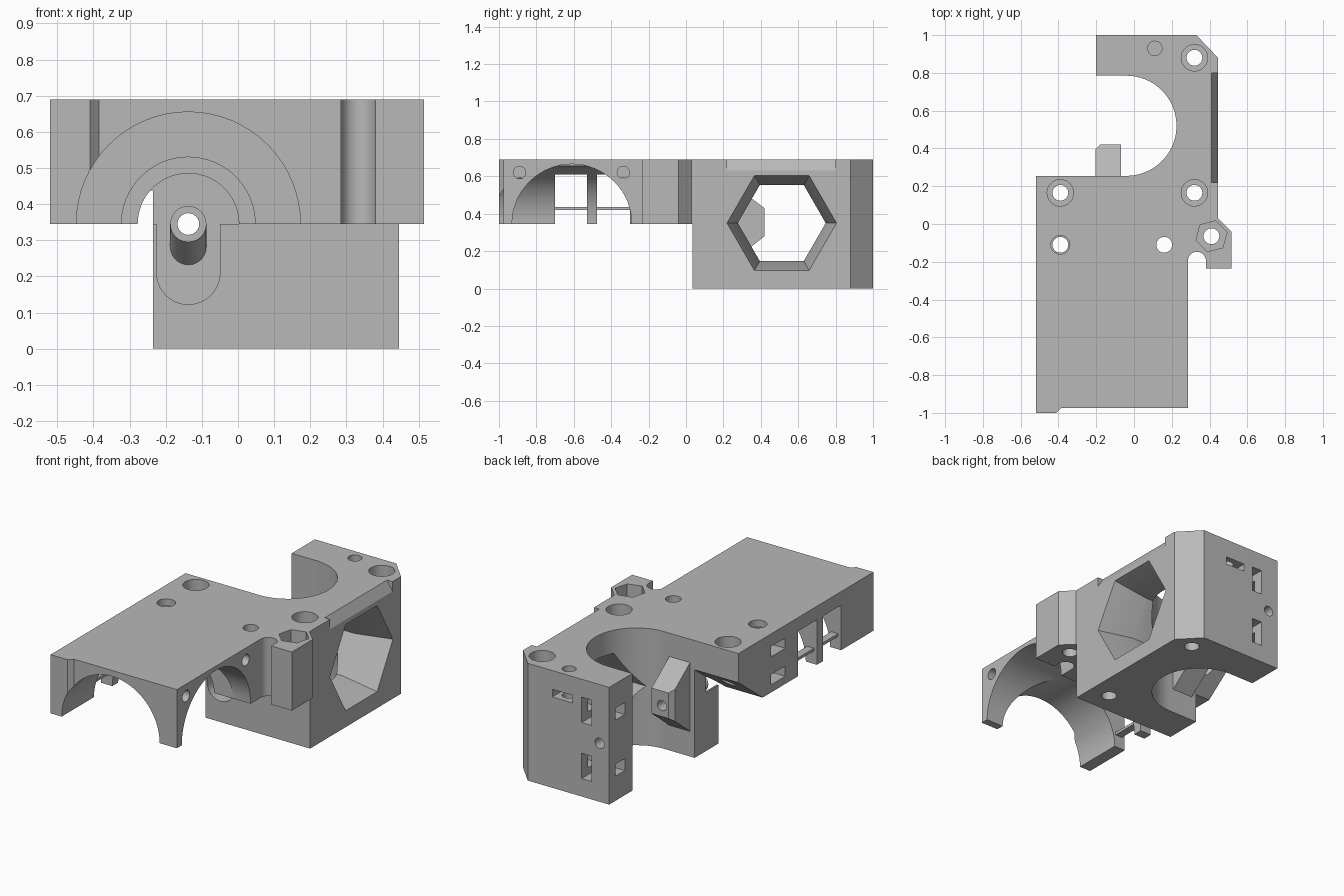
import bpy, bmesh, math

cube = bpy.data.objects.get("Cube")
if cube:
    bpy.data.objects.remove(cube, do_unlink=True)

grey = bpy.data.materials.new("plain grey")
grey.use_nodes = True
grey.diffuse_color = (0.48, 0.48, 0.48, 1)
grey.node_tree.nodes["Principled BSDF"].inputs["Base Color"].default_value = (0.48, 0.48, 0.48, 1)

TOP, MID = 0.69, 0.345
SHAFT = -0.1375
PLACE = {"x": lambda u, v, w: (w, u, v),
         "y": lambda u, v, w: (u, w, v),
         "z": lambda u, v, w: (u, v, w)}


def ring(u, v, r, n=48, start=0.0, sweep=360.0):
    """Points on a circle, or on an open arc when sweep is under 360."""
    count = n if sweep == 360 else n + 1
    angles = [math.radians(start + sweep * i / n) for i in range(count)]
    return [(u + r * math.cos(a), v + r * math.sin(a)) for a in angles]


def rect(u0, u1, v0, v1):
    return [(u0, v0), (u1, v0), (u1, v1), (u0, v1)]


def prism(name, axis, points, a, b, end=None):
    """Extrude a profile from a to b, optionally lofting to an end profile."""
    bm = bmesh.new()
    place = PLACE[axis]
    low = [bm.verts.new(place(u, v, a)) for u, v in points]
    high = [bm.verts.new(place(u, v, b)) for u, v in (end or points)]
    bm.faces.new(low)
    bm.faces.new(high)
    for i in range(len(low)):
        j = (i + 1) % len(low)
        bm.faces.new((low[i], low[j], high[j], high[i]))
    bmesh.ops.recalc_face_normals(bm, faces=bm.faces)
    mesh = bpy.data.meshes.new(name)
    bm.to_mesh(mesh)
    bm.free()
    mesh.materials.append(grey)
    obj = bpy.data.objects.new(name, mesh)
    bpy.context.collection.objects.link(obj)
    return obj


def combine(body, operation, *args, **kw):
    """Cut a prism from the body or join one to it."""
    tool = prism("tool", *args, **kw)
    tool.hide_render = True
    mod = body.modifiers.new("combine", "BOOLEAN")
    mod.operation, mod.solver, mod.object = operation, "EXACT", tool
    bpy.context.view_layer.objects.active = body
    bpy.ops.object.modifier_apply(modifier=mod.name)
    bpy.data.objects.remove(tool, do_unlink=True)


# Front housing plate with relief notch and side nut block
outline = [(-0.52, -1), (-0.41, -1), (-0.385, -0.975), (0.285, -0.975)]
outline += ring(0.333, -0.195, 0.048, 16, 180, -180)
outline += [(0.381, -0.235), (0.515, -0.235), (0.515, -0.04), (0.445, 0.03),
            (0.445, 0.255), (-0.52, 0.255)]
body = prism("extruder_body", "z", outline, MID, TOP)


def cut(*args, **kw):
    combine(body, "DIFFERENCE", *args, **kw)


def join(*args, **kw):
    combine(body, "UNION", *args, **kw)


# Rear block
join("z", [(-0.235, 0.035), (0.445, 0.035), (0.445, 0.88), (0.33, 1),
           (-0.2, 1), (-0.2, 0.255), (-0.235, 0.255)], 0, TOP)

# Large vertical bore, open to one side
bore = ring(-0.04, 0.52, 0.265, 48, -90, 180)
cut("z", bore + [(-0.6, 0.785), (-0.6, 0.255)], -0.1, 0.8)

# Sloped underside of the overhanging wing
cut("x", [(0.03, 0.344), (0.03, 0.345), (0.27, 0.53), (0.27, 0.3)], -0.6, -0.235)

# Crossing arches in the front housing
cut("y", ring(SHAFT, MID, 0.31, 64), -1.1, -0.29)
cut("x", ring(-0.61, MID, 0.32, 64), SHAFT, 0.3)

# Stepped bearing seats
for radius, depth in ((0.185, -0.14), (0.14, 0.15)):
    cut("y", ring(SHAFT, MID, radius, 32, 0, 180), -0.4, depth)

# Rounded slot in the lower block
slot = ring(SHAFT, 0.21, 0.0875, 24, 180, 180)
cut("y", slot + [(SHAFT + 0.0875, 0.36), (SHAFT - 0.0875, 0.36)], -0.05, 0.15)

# Windows in the side wall, with a thin tie bar
for y0, y1 in ((-0.7, -0.53), (-0.475, -0.3)):
    cut("x", rect(y0, y1, 0.3, 0.61), -0.6, -0.25)
join("x", rect(-0.72, -0.28, 0.42, 0.437), -0.5, -0.455)

# Hexagonal side pocket, tapering towards the bore
cut("x", ring(0.512, 0.35, 0.235, 6), 0.24, 0.5,
    end=ring(0.512, 0.35, 0.308, 6))
cut("x", ring(0.512, 0.35, 0.235, 6), -0.02, 0.25)

# Sloped relief along the top edge
cut("y", [(0.41, 0.7), (0.41, TOP), (0.446, 0.63), (0.46, 0.7)], 0.22, 0.8)

# Filament guide nose in the bore and inclined tube in the slot
join("x", [(0.245, 0.14), (0.245, 0.56), (0.42, 0.43), (0.42, 0.28)], -0.205, -0.07)
cut("z", [(-0.21, 0.39), (-0.165, 0.435), (-0.22, 0.45)], 0.1, 0.6)
join("y", ring(SHAFT, MID, 0.05, 24), 0.06, 0.16,
     end=ring(SHAFT, 0.275, 0.05, 24))
cut("y", ring(SHAFT, MID, 0.03, 24), 0, 1.1)

# Vertical screw holes with counterbores
for x, y in ((-0.39, 0.165), (0.32, 0.165), (0.32, 0.88)):
    cut("z", ring(x, y, 0.07, 32), 0.57, 0.8)
    cut("z", ring(x, y, 0.042, 24), -0.1, 0.6)
cut("z", ring(0.16, -0.11, 0.042, 24), 0.2, 0.8)
cut("z", ring(-0.39, -0.11, 0.042, 24), 0.2, 0.8)
cut("z", ring(-0.39, -0.11, 0.05, 24), 0.65, 0.8)
cut("z", ring(0.11, 0.93, 0.038, 24), 0.5, 0.8)

# Nut seat in the side block
cut("z", ring(0.41, -0.065, 0.085, 6, 15), 0.58, 0.8)
cut("z", ring(0.41, -0.065, 0.042, 24), 0.2, 0.6)

# Nut slots and cross holes in the rear arm
cut("y", rect(0.04, 0.17, 0.535, 0.58), 0.86, 1.1)
for z in (0.51, 0.18):
    cut("y", rect(-0.085, -0.02, z - 0.075, z + 0.075), 0.85, 1.1)
    cut("x", rect(0.855, 0.94, z - 0.035, z + 0.035), -0.3, 0.05)

# Nut slots in the side wall
for z in (0.585, 0.42):
    cut("x", rect(-0.18, -0.05, z - 0.03, z + 0.03), -0.6, -0.34)

# Blind screw holes beside the side arch
for y in (-0.89, -0.335):
    cut("x", ring(y, 0.62, 0.033, 24), 0.05, 0.4)

bpy.ops.object.select_all(action="DESELECT")
body.select_set(True)
bpy.context.view_layer.objects.active = body
bpy.ops.object.shade_smooth_by_angle(angle=math.radians(25))
